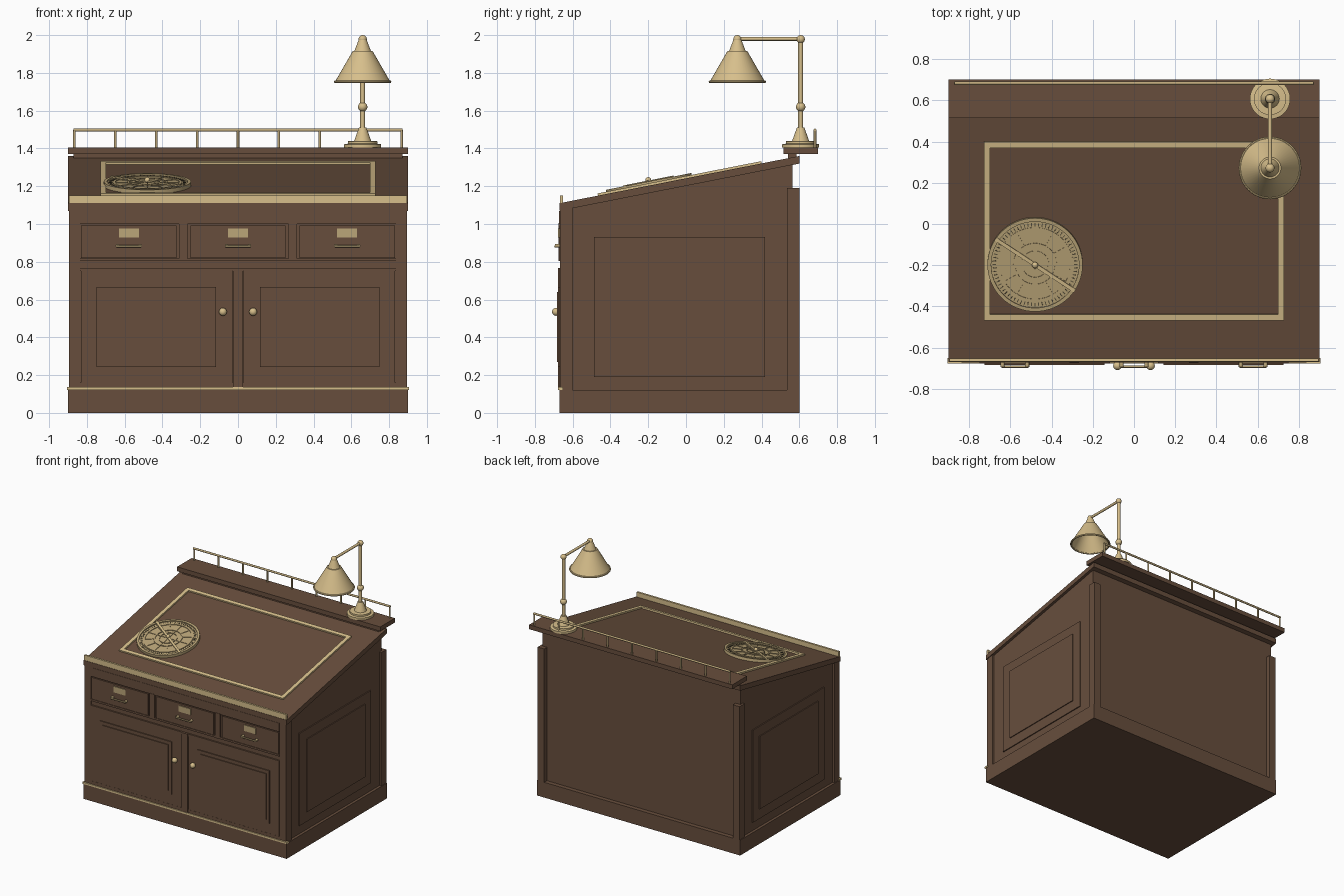
import bpy, bmesh, math
from mathutils import Matrix, Vector

if "Cube" in bpy.data.objects:
    bpy.data.objects.remove(bpy.data.objects["Cube"])


def mat(name, c):
    m = bpy.data.materials.new(name)
    m.diffuse_color = (*c, 1)
    m.use_nodes = True
    m.node_tree.nodes["Principled BSDF"].inputs["Base Color"].default_value = m.diffuse_color
    return m


WOOD = mat("walnut", (0.137, 0.076, 0.046))
BRASS = mat("brass", (0.68, 0.52, 0.26))
AGED = mat("aged brass", (0.50, 0.38, 0.19))
DARK = mat("dark bronze", (0.10, 0.08, 0.045))

# Frame of the sloping top: x across, y up the slope, z out of the surface
ANG = math.atan2(0.25, 1.27)
SLOPE = Matrix.Translation((0, -0.67, 1.11)) @ Matrix.Rotation(ANG, 4, 'X')


def finish(name, bm, m, matrix=None, smooth=False):
    bmesh.ops.recalc_face_normals(bm, faces=bm.faces)
    me = bpy.data.meshes.new(name)
    bm.to_mesh(me)
    bm.free()
    me.materials.append(m)
    ob = bpy.data.objects.new(name, me)
    bpy.context.collection.objects.link(ob)
    if matrix is not None:
        ob.matrix_world = matrix
    if smooth:
        bpy.context.view_layer.objects.active = ob
        ob.select_set(True)
        bpy.ops.object.shade_smooth_by_angle(angle=math.radians(35))
        ob.select_set(False)
    return ob


def add_box(bm, x0, x1, y0, y1, z0, z1, rot=None):
    t = Matrix.Translation(((x0 + x1) / 2, (y0 + y1) / 2, (z0 + z1) / 2))
    s = Matrix.Diagonal((abs(x1 - x0), y1 - y0, z1 - z0, 1))
    bmesh.ops.create_cube(bm, size=1, matrix=(rot or Matrix()) @ t @ s)


def boxes(name, m, items, matrix=None, mirror=False):
    bm = bmesh.new()
    for b in items:
        add_box(bm, *b)
        if mirror:
            add_box(bm, -b[1], -b[0], *b[2:])
    return finish(name, bm, m, matrix)


def prism(name, m, pts, hx):
    bm = bmesh.new()
    f = bm.faces.new([bm.verts.new((-hx, y, z)) for y, z in pts])
    r = bmesh.ops.extrude_face_region(bm, geom=[f])
    bmesh.ops.translate(bm, vec=(2 * hx, 0, 0),
                        verts=[v for v in r["geom"] if isinstance(v, bmesh.types.BMVert)])
    return finish(name, bm, m)


def lathe(name, m, prof, matrix, closed=False, seg=48):
    bm = bmesh.new()
    vs = [bm.verts.new((r, 0, z)) for r, z in prof]
    es = [bm.edges.new(p) for p in zip(vs, vs[1:] + vs[:1] if closed else vs[1:])]
    bmesh.ops.spin(bm, geom=vs + es, cent=(0, 0, 0), axis=(0, 0, 1),
                   angle=math.tau, steps=seg, use_duplicate=False)
    bmesh.ops.remove_doubles(bm, verts=bm.verts, dist=1e-5)
    return finish(name, bm, m, matrix, True)


def ring(name, m, r0, r1, z0, z1, matrix):
    return lathe(name, m, [(r0, z0), (r1, z0), (r1, z1), (r0, z1)], matrix, True, 64)


def rods(name, m, items):
    bm = bmesh.new()
    for a, b, r in items:
        a, b = Vector(a), Vector(b)
        d = b - a
        mx = Matrix.Translation((a + b) / 2) @ d.to_track_quat('Z', 'Y').to_matrix().to_4x4()
        bmesh.ops.create_cone(bm, cap_ends=True, segments=16, radius1=r, radius2=r,
                              depth=d.length, matrix=mx)
    return finish(name, bm, m, None, True)


def balls(name, m, items):
    bm = bmesh.new()
    for c, r in items:
        bmesh.ops.create_uvsphere(bm, u_segments=24, v_segments=14, radius=r,
                                  matrix=Matrix.Translation(c))
    return finish(name, bm, m, None, True)


# Carcass
prism("cabinet_body", WOOD, [(-0.66, 0.02), (0.565, 0.02), (0.565, 1.32), (-0.66, 1.08)], 0.878)
boxes("plinth", WOOD, [(-0.9, 0.9, -0.67, 0.6, 0, 0.122)])
boxes("front_posts", WOOD, [(0.836, 0.894, -0.667, -0.6, 0.12, 1.09)], mirror=True)
boxes("rear_posts", WOOD, [(0.836, 0.894, 0.535, 0.6, 0.12, 1.19)], mirror=True)
boxes("side_panels", WOOD, [(0.87, 0.886, -0.487, 0.418, 0.19, 0.93),
                            (0.87, 0.893, -0.40, 0.34, 0.27, 0.853)], mirror=True)
prism("sloping_top", WOOD, [(-0.67, 1.07), (0.6, 1.32), (0.6, 1.36), (-0.67, 1.11)], 0.9)
boxes("back_shelf", WOOD, [(-0.9, 0.9, 0.515, 0.70, 1.37, 1.405)])
boxes("shelf_support", WOOD, [(-0.87, 0.87, 0.54, 0.585, 1.33, 1.372)])

# Front framing
boxes("front_rails", WOOD, [(-0.836, 0.836, -0.672, -0.65, 1.0, 1.07),
                            (-0.836, 0.836, -0.672, -0.65, 0.75, 0.768),
                            (-0.836, 0.836, -0.672, -0.65, 0.803, 0.818),
                            (-0.836, 0.836, -0.670, -0.65, 0.135, 0.162)])
boxes("drawer_stiles", WOOD, [(0.268, 0.312, -0.675, -0.65, 0.803, 1.005)], mirror=True)
boxes("centre_stile", WOOD, [(-0.027, 0.027, -0.678, -0.65, 0.138, 0.768)])

# Drawers with plates and pulls
for n, cx in (("left", -0.578), ("middle", 0), ("right", 0.578)):
    boxes(n + "_drawer", WOOD, [(cx - 0.252, cx + 0.252, -0.671, -0.65, 0.82, 0.992)])
    boxes(n + "_label_plate", AGED, [(cx - 0.053, cx + 0.053, -0.677, -0.67, 0.928, 0.976)])
    rods(n + "_drawer_pull", AGED, [((cx - 0.065, -0.692, 0.882), (cx + 0.065, -0.692, 0.882), 0.006),
                                    ((cx - 0.06, -0.665, 0.885), (cx - 0.06, -0.694, 0.885), 0.01),
                                    ((cx + 0.06, -0.665, 0.885), (cx + 0.06, -0.694, 0.885), 0.01)])

# Doors with raised panels and knobs
boxes("doors", WOOD, [(0.03, 0.832, -0.669, -0.65, 0.162, 0.75),
                      (0.116, 0.75, -0.677, -0.65, 0.244, 0.667),
                      (0.143, 0.725, -0.684, -0.65, 0.27, 0.64)], mirror=True)
balls("door_knobs", BRASS, [((s * 0.08, -0.688, 0.535), 0.021) for s in (-1, 1)])

# Brass trim
boxes("plinth_trim", BRASS, [(-0.905, 0.905, -0.678, -0.65, 0.122, 0.136)])
boxes("pencil_lip", BRASS, [(-0.895, 0.895, -0.668, -0.652, 1.107, 1.152)])
boxes("writing_frame", BRASS, [(-0.727, 0.727, 0.208, 0.237, -0.002, 0.012),
                               (-0.727, 0.727, 1.062, 1.091, -0.002, 0.012),
                               (-0.727, -0.698, 0.237, 1.062, -0.002, 0.012),
                               (0.698, 0.727, 0.237, 1.062, -0.002, 0.012)], SLOPE)

# Gallery rail
rods("gallery_rail", AGED,
     [((-0.872, 0.683, 1.497), (0.872, 0.683, 1.497), 0.008)] +
     [((i * 0.2165, 0.683, 1.40), (i * 0.2165, 0.683, 1.497), 0.007) for i in range(-4, 5)])

# Round chart instrument lying on the slope
D = SLOPE @ Matrix.Translation((-0.48, 0.485, 0))
lathe("dial_plate", AGED, [(0, 0), (0.228, 0), (0.228, 0.014), (0, 0.014)], D, seg=64)
ring("dial_rim", AGED, 0.213, 0.231, 0, 0.022, D)
ring("dial_scale_ring", AGED, 0.17, 0.184, 0.012, 0.019, D)
ring("dial_inner_ring", AGED, 0.096, 0.106, 0.012, 0.020, D)
ring("dial_hub_ring", AGED, 0.062, 0.068, 0.012, 0.020, D)
bm = bmesh.new()
for i in range(72):
    add_box(bm, 0.189, 0.206, -0.0022, 0.0022, 0.012, 0.016,
            Matrix.Rotation(math.tau * i / 72, 4, 'Z'))
finish("dial_ticks", bm, DARK, D)
bm = bmesh.new()
for i in range(12):
    add_box(bm, 0.02 if i % 3 == 0 else 0.1, 0.175, -0.003, 0.003, 0.012, 0.018,
            Matrix.Rotation(math.tau * i / 12, 4, 'Z'))
finish("dial_spokes", bm, AGED, D)
boxes("dial_pointer", BRASS, [(-0.232, 0.232, -0.009, 0.009, 0.020, 0.027)],
      D @ Matrix.Rotation(math.radians(-33.7), 4, 'Z'))
balls("dial_pivot", BRASS, [(D @ Vector((0, 0, 0.03)), 0.015)])

# Desk lamp
LX, LY, SY = 0.66, 0.607, 0.272
lathe("lamp_base", BRASS, [(0, 1.405), (0.098, 1.405), (0.098, 1.422), (0.078, 1.425), (0.078, 1.438),
                           (0.045, 1.44), (0.02, 1.51), (0, 1.51)], Matrix.Translation((LX, LY, 0)))
rods("lamp_stand", BRASS, [((LX, LY, 1.43), (LX, LY, 1.98), 0.013),
                           ((LX, LY, 1.98), (LX, SY, 1.98), 0.010)])
balls("lamp_joints", BRASS, [((LX, LY, 1.62), 0.025), ((LX, LY, 1.978), 0.022),
                             ((LX, SY, 1.978), 0.022)])
S = Matrix.Translation((LX, SY, 0))
lathe("lamp_shade", BRASS, [(0.147, 1.752), (0.053, 1.915), (0, 1.915), (0, 1.908),
                            (0.048, 1.908), (0.140, 1.752)], S, True)
lathe("lamp_shade_rim", BRASS, [(0.145 + 0.007 * math.cos(a * math.pi / 4),
                                 1.753 + 0.007 * math.sin(a * math.pi / 4)) for a in range(8)], S, True)
lathe("lamp_cap", BRASS, [(0, 1.913), (0.045, 1.913), (0.02, 1.978), (0, 1.978)], S)
